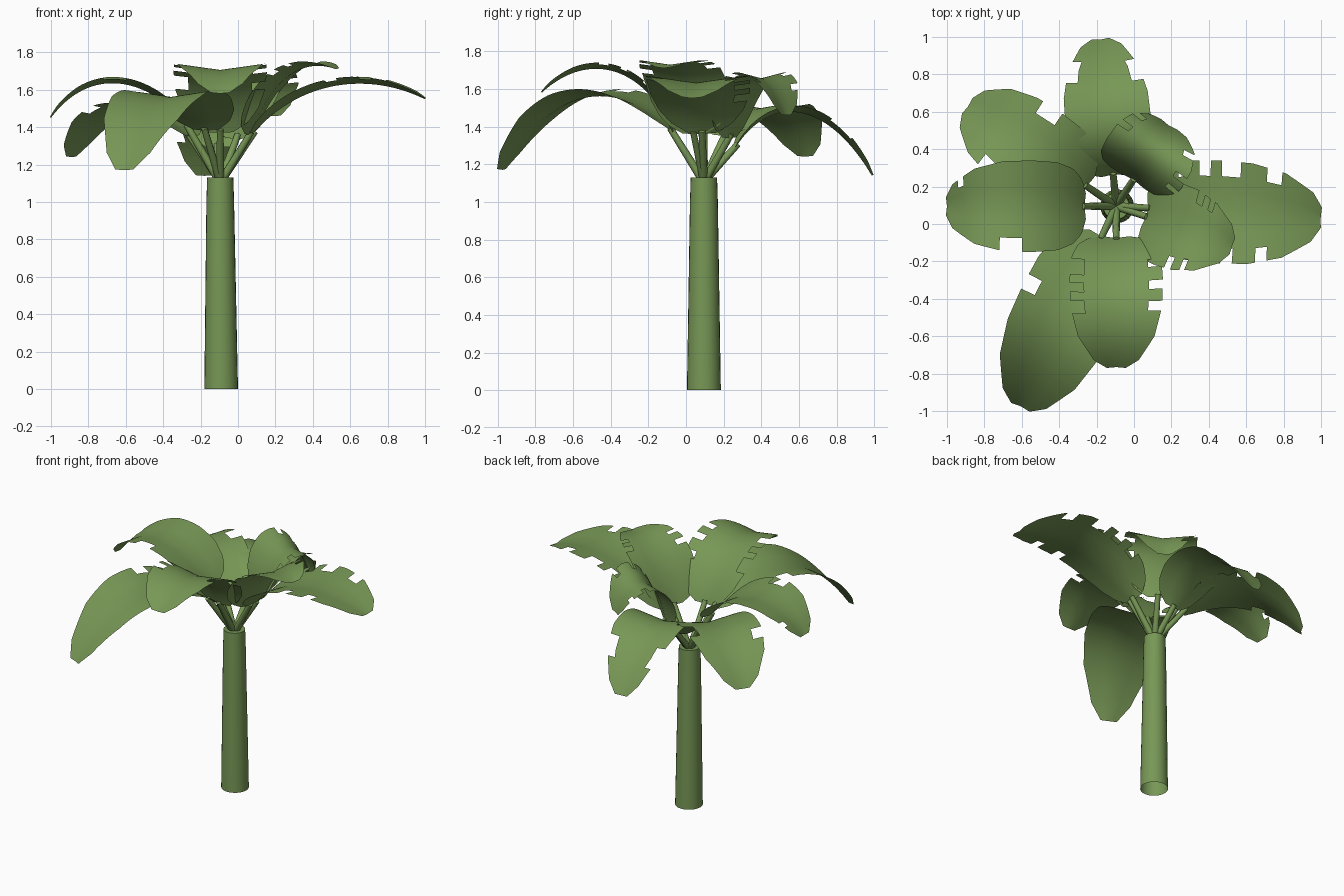
import bpy
import math
from mathutils import Vector
from mathutils.geometry import interpolate_bezier

cube = bpy.data.objects.get("Cube")
if cube:
    bpy.data.objects.remove(cube, do_unlink=True)

# Single leaf-green colour for the whole plant
GREEN = (0.185, 0.31, 0.092, 1.0)
green = bpy.data.materials.new("leaf_green")
green.use_nodes = True
green.diffuse_color = GREEN
green.node_tree.nodes["Principled BSDF"].inputs["Base Color"].default_value = GREEN

CROWN = Vector((-0.095, 0.095, 1.12))
ROWS = 50
COLUMNS = (-1, -0.7, -0.4, 0, 0.4, 0.7, 1)
OUTLINE = ((0, 0.28), (0.05, 0.6), (0.13, 0.82), (0.25, 0.96), (0.42, 1),
           (0.6, 0.98), (0.78, 0.82), (0.94, 0.48), (1, 0.2))


def add_mesh(name, verts, faces):
    mesh = bpy.data.meshes.new(name)
    mesh.from_pydata(verts, [], faces)
    mesh.materials.append(green)
    obj = bpy.data.objects.new(name, mesh)
    bpy.context.collection.objects.link(obj)
    mesh.shade_smooth()
    return obj


def outline_width(u):
    for (a, wa), (b, wb) in zip(OUTLINE, OUTLINE[1:]):
        if u <= b:
            return wa + (wb - wa) * (u - a) / (b - a)
    return OUTLINE[-1][1]


def stem(name, start, end, radius):
    # Slim tapered stalk drawn as a bevelled curve
    curve = bpy.data.curves.new(name, "CURVE")
    curve.dimensions = "3D"
    curve.bevel_depth = radius
    curve.bevel_resolution = 2
    curve.use_fill_caps = True
    line = curve.splines.new("POLY")
    line.points.add(1)
    line.points[0].co = (*start, 1)
    line.points[1].co = (*end, 1)
    line.points[1].radius = 0.8
    curve.materials.append(green)
    bpy.context.collection.objects.link(bpy.data.objects.new(name, curve))


def leaf(name, azimuth, half_width, spine, left_tears=(), right_tears=()):
    """Arched blade along a spine of (reach, height) handles, torn at the edges."""
    angle = math.radians(azimuth)
    out = Vector((math.cos(angle), math.sin(angle), 0))
    side = Vector((-out.y, out.x, 0))
    handles = [Vector((CROWN.x, CROWN.y, z)) + out * reach for reach, z in spine]
    path = interpolate_bezier(*handles, ROWS + 1)
    verts, faces = [], []
    for i, point in enumerate(path):
        tangent = path[min(i + 1, ROWS)] - path[max(i - 1, 0)]
        normal = tangent.cross(side).normalized()
        width = half_width * outline_width(i / ROWS)
        for v in COLUMNS:
            verts.append(point + side * width * v + normal * abs(v) * width * 0.14)
    n = len(COLUMNS)
    for i in range(ROWS):
        u = (i + 0.5) / ROWS
        for j in range(n - 1):
            tears = right_tears if j == 0 else left_tears if j == n - 2 else ()
            if any(a < u < b for a, b in tears):
                continue
            k = i * n + j
            faces.append((k, k + n, k + n + 1, k + 1))
    add_mesh(name, verts, faces)
    stem(name + "_stem", CROWN + out * 0.01, path[1], 0.022)


# Tapered trunk, open underneath
SIDES = 24
rings = ((0, 0.09, -0.09), (1, 0.074, -0.095), (1.13, 0.07, -0.095))
verts = [(cx + r * math.cos(math.tau * i / SIDES),
          CROWN.y + r * math.sin(math.tau * i / SIDES), z)
         for z, r, cx in rings for i in range(SIDES)]
faces = [(k + i, k + (i + 1) % SIDES, k + SIDES + (i + 1) % SIDES, k + SIDES + i)
         for k in (0, SIDES) for i in range(SIDES)]
faces.append(tuple(range(2 * SIDES, 3 * SIDES)))
trunk = add_mesh("trunk", verts, faces)
bpy.context.view_layer.objects.active = trunk
trunk.select_set(True)
bpy.ops.object.shade_smooth_by_angle(angle=math.radians(40))

# Crown of arching leaves
leaf("east_leaf", -3.2, 0.275,
     ((0.17, 1.36), (0.43, 1.66), (0.8, 1.695), (1.095, 1.55)),
     ((0.2, 0.26), (0.31, 0.38), (0.44, 0.54), (0.68, 0.76)),
     ((0.46, 0.52), (0.64, 0.7)))
leaf("west_leaf", 180, 0.245,
     ((0.17, 1.4), (0.36, 1.65), (0.68, 1.75), (0.905, 1.45)),
     ((0.48, 0.62),), ((0.86, 0.9),))
leaf("south_leaf", -90, 0.25,
     ((0.17, 1.37), (0.3, 1.7), (0.6, 1.82), (0.86, 1.58)),
     ((0.26, 0.32), (0.42, 0.48), (0.56, 0.62)),
     ((0.26, 0.38), (0.44, 0.5), (0.56, 0.64)))
leaf("southwest_leaf", 244.5, 0.27,
     ((0.18, 1.38), (0.5, 1.64), (0.85, 1.66), (1.185, 1.17)),
     (), ((0.36, 0.44),))
leaf("northwest_leaf", 146, 0.25,
     ((0.19, 1.35), (0.43, 1.56), (0.74, 1.56), (0.955, 1.24)),
     ((0.58, 0.68),), ((0.14, 0.2), (0.42, 0.56)))
leaf("north_leaf", 95.4, 0.23,
     ((0.17, 1.29), (0.35, 1.57), (0.65, 1.55), (0.895, 1.14)),
     ((0.36, 0.42), (0.7, 0.84)), ((0.68, 0.82),))
leaf("northeast_leaf", 57, 0.24,
     ((0.17, 1.34), (0.22, 1.68), (0.43, 1.78), (0.515, 1.46)),
     ((0.6, 0.66), (0.78, 0.84)), ((0.3, 0.36), (0.46, 0.52), (0.7, 0.76)))
leaf("southeast_leaf", -19, 0.23,
     ((0.17, 1.36), (0.26, 1.59), (0.42, 1.79), (0.655, 1.71)),
     ((0.6, 0.66), (0.72, 0.76)), ((0.52, 0.58), (0.66, 0.7)))
